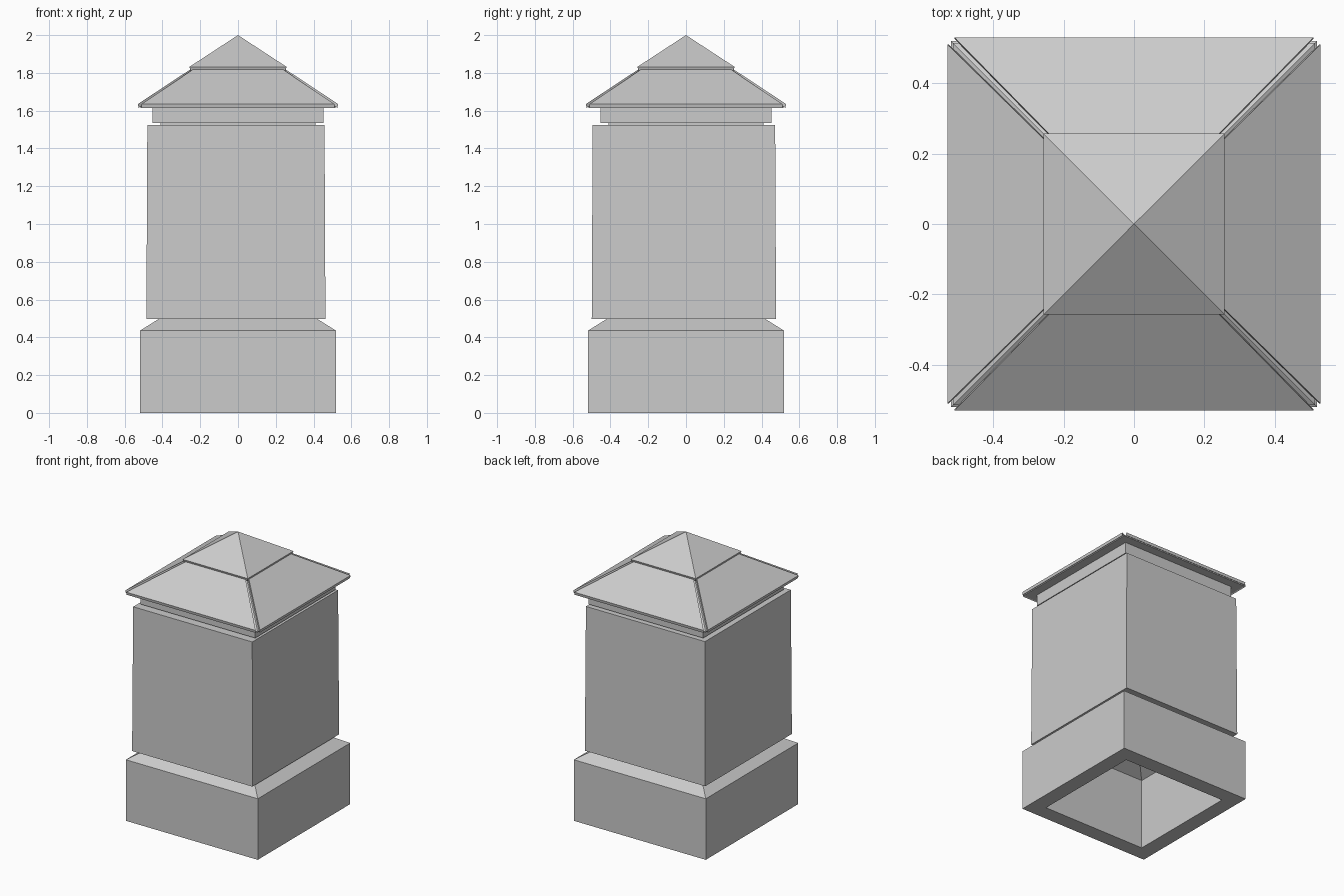
import bpy, bmesh
from math import pi
from mathutils import Matrix

cube = bpy.data.objects.get("Cube")
if cube:
    bpy.data.objects.remove(cube)

grey = bpy.data.materials.new("stone grey")
grey.use_nodes = True
colour = (0.6, 0.6, 0.6, 1)
grey.diffuse_color = colour
grey.node_tree.nodes["Principled BSDF"].inputs["Base Color"].default_value = colour

CORNERS = ((-1, -1), (1, -1), (1, 1), (-1, 1))


def finish(name, bm):
    bmesh.ops.remove_doubles(bm, verts=bm.verts, dist=1e-5)
    bmesh.ops.recalc_face_normals(bm, faces=bm.faces)
    mesh = bpy.data.meshes.new(name)
    bm.to_mesh(mesh)
    bm.free()
    mesh.materials.append(grey)
    obj = bpy.data.objects.new(name, mesh)
    bpy.context.collection.objects.link(obj)
    return obj


def square_loft(name, profile, cap_start=True, cap_end=True, centre=(0, 0), stretch_y=0):
    """Loft square rings through (half width, height) points."""
    bm = bmesh.new()
    rings = []
    for half, z in profile:
        if half == 0:
            rings.append([bm.verts.new((*centre, z))] * 4)
        else:
            rings.append([bm.verts.new((centre[0] + sx * half,
                                        centre[1] + sy * (half + stretch_y), z))
                          for sx, sy in CORNERS])
    for a, b in zip(rings, rings[1:]):
        for i in range(4):
            j = (i + 1) % 4
            bm.faces.new(list(dict.fromkeys((a[i], a[j], b[j], b[i]))))
    if cap_start and profile[0][0]:
        bm.faces.new(rings[0])
    if cap_end and profile[-1][0]:
        bm.faces.new(rings[-1])
    return finish(name, bm)


# Hollow plinth with a bevelled shoulder and a sloped ceiling inside
square_loft("plinth", [(0, 0.72), (0.41, 0.51), (0.41, 0), (0.52, 0),
                       (0.52, 0.435), (0.42, 0.497), (0.41, 0.497)], cap_end=False)

# Slightly tapered, slightly off-centre shaft, open over the plinth
square_loft("shaft", [(0.41, 0.5), (0.474, 0.498), (0.469, 1.525)],
            cap_start=False, centre=(-0.011, -0.011), stretch_y=0.014)

# Recessed neck and collar under the roof
square_loft("neck", [(0.41, 1.515), (0.41, 1.545)])
square_loft("collar", [(0.452, 1.535), (0.452, 1.62)])

# Roof core, which shows in the grooves along the hips
square_loft("roof_core", [(0.515, 1.615), (0.515, 1.622), (0.24, 1.805)])

# Four roof panels with gaps at the hips
for side, label in enumerate(("front", "left", "back", "right")):
    bm = bmesh.new()
    top, bottom = [], []
    for sx, half, y, z in ((-1, 0.51, 0.53, 1.635), (1, 0.51, 0.53, 1.635),
                           (1, 0.235, 0.25, 1.82), (-1, 0.235, 0.25, 1.82)):
        top.append(bm.verts.new((sx * half, -y, z)))
        bottom.append(bm.verts.new((sx * half, 0.004 - y, z - 0.02)))
    bm.faces.new(top)
    bm.faces.new(bottom)
    for i in range(4):
        j = (i + 1) % 4
        bm.faces.new((top[i], top[j], bottom[j], bottom[i]))
    bm.transform(Matrix.Rotation(side * pi / 2, 4, "Z"))
    finish("roof_panel_" + label, bm)

# Small pointed cap
square_loft("roof_cap", [(0.25, 1.81), (0.257, 1.832), (0, 2)])
